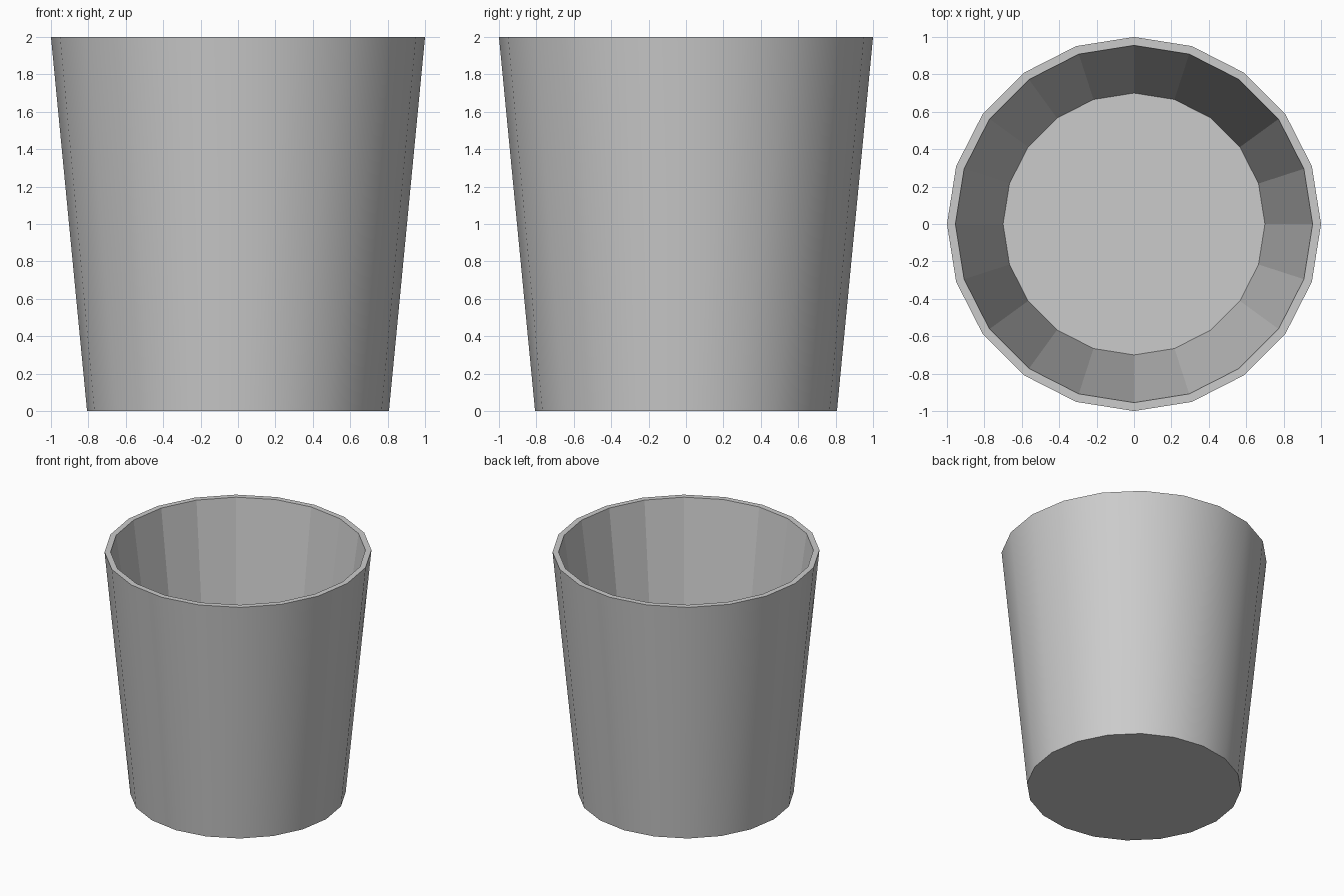
import bpy, bmesh
from math import cos, sin, tau

if "Cube" in bpy.data.objects:
    bpy.data.objects.remove(bpy.data.objects["Cube"])

SIDES = 20
# (radius, height): outer base, outer rim, inner rim, inner floor
PROFILE = [(0.807, 0.0), (1.0, 2.0), (0.955, 2.0), (0.7, 0.12)]


def ring(bm, r, z):
    return [bm.verts.new((r * cos(tau * i / SIDES), r * sin(tau * i / SIDES), z))
            for i in range(SIDES)]


bm = bmesh.new()
rings = [ring(bm, r, z) for r, z in PROFILE]

# Outer wall (smooth), rim and inner wall (flat)
for k in range(len(rings) - 1):
    a, b = rings[k], rings[k + 1]
    for i in range(SIDES):
        j = (i + 1) % SIDES
        face = bm.faces.new((a[i], a[j], b[j], b[i]))
        face.smooth = (k == 0)

# Underside and inner floor
bm.faces.new(rings[0][::-1])
bm.faces.new(rings[-1])

# Keep the borders of the smooth wall crisp
for e in bm.edges:
    if len({f.smooth for f in e.link_faces}) > 1:
        e.smooth = False

mesh = bpy.data.meshes.new("cup")
bm.to_mesh(mesh)
bm.free()
cup = bpy.data.objects.new("cup", mesh)
bpy.context.collection.objects.link(cup)
